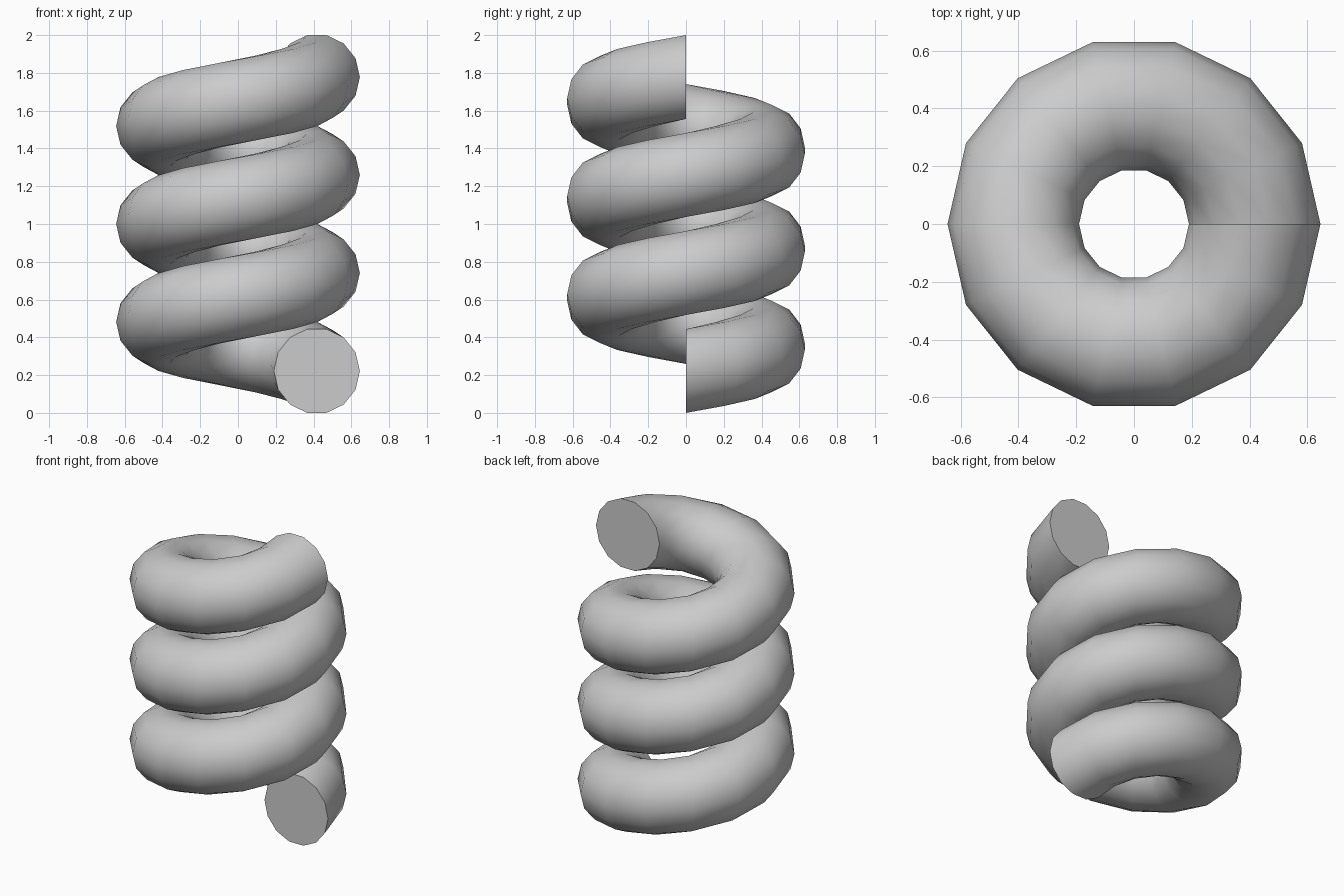
import bpy, bmesh
from math import sin, cos, pi

if "Cube" in bpy.data.objects:
    bpy.data.objects.remove(bpy.data.objects["Cube"])

SIDES, STEPS, TURNS = 14, 14, 3      # tube sides, segments per turn, turns
COIL_R, TUBE_R = 0.4175, 0.2275
HALF = TUBE_R * sin(2 * pi * 3 / 14 + 0.0)   # half height of the 14-sided section
RISE = 2.0 - 2 * HALF                # total climb of the centre line

# Coil: upright round section swept up a helix
bm = bmesh.new()
rings = []
for i in range(STEPS * TURNS + 1):
    a = 2 * pi * i / STEPS
    z = HALF + RISE * i / (STEPS * TURNS)
    ring = []
    for j in range(SIDES):
        t = 2 * pi * j / SIDES
        r = COIL_R + TUBE_R * cos(t)
        ring.append(bm.verts.new((r * cos(a), r * sin(a), z + TUBE_R * sin(t))))
    rings.append(ring)
for p, q in zip(rings, rings[1:]):
    for j in range(SIDES):
        k = (j + 1) % SIDES
        bm.faces.new((p[j], p[k], q[k], q[j]))

# Flat end caps
bm.faces.new(rings[0])
bm.faces.new(rings[-1])
bmesh.ops.recalc_face_normals(bm, faces=bm.faces)

mesh = bpy.data.meshes.new("spring_coil")
bm.to_mesh(mesh)
bm.free()
coil = bpy.data.objects.new("spring_coil", mesh)
bpy.context.collection.objects.link(coil)

# Smooth tube, crisp cap edges
bpy.context.view_layer.objects.active = coil
coil.select_set(True)
bpy.ops.object.shade_smooth_by_angle(angle=pi / 5)
